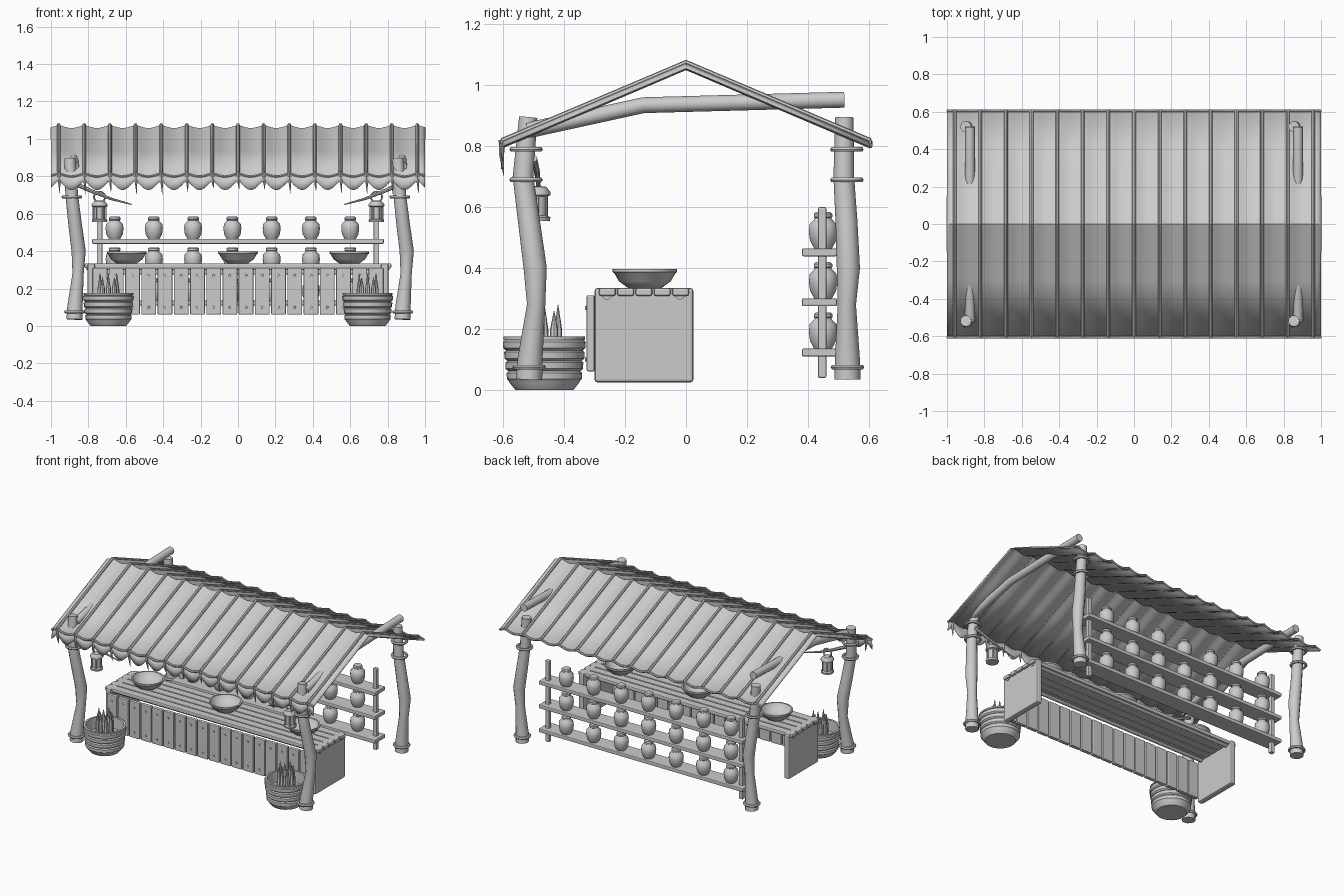
import bpy, bmesh, math, random
from mathutils import Vector

random.seed(4)
cube = bpy.data.objects.get("Cube")
if cube:
    bpy.data.objects.remove(cube, do_unlink=True)

grey = bpy.data.materials.new("plain_grey")
grey.use_nodes = True
grey.diffuse_color = (0.6, 0.6, 0.6, 1)
grey.node_tree.nodes["Principled BSDF"].inputs["Base Color"].default_value = (0.6, 0.6, 0.6, 1)


def finish(name, bm, smooth=False, loc=(0, 0, 0)):
    mesh = bpy.data.meshes.new(name)
    bmesh.ops.recalc_face_normals(bm, faces=bm.faces)
    bm.to_mesh(mesh)
    bm.free()
    mesh.materials.append(grey)
    ob = bpy.data.objects.new(name, mesh)
    ob.location = loc
    bpy.context.collection.objects.link(ob)
    if smooth:
        bpy.ops.object.select_all(action='DESELECT')
        ob.select_set(True)
        bpy.context.view_layer.objects.active = ob
        bpy.ops.object.shade_smooth_by_angle(angle=math.radians(40))
    return ob


def box(name, loc, size, bevel=0.005):
    bm = bmesh.new()
    bmesh.ops.create_cube(bm, size=1)
    bmesh.ops.scale(bm, vec=size, verts=bm.verts)
    ob = finish(name, bm, False, loc)
    if bevel:
        mod = ob.modifiers.new("soft_edges", 'BEVEL')
        mod.width = bevel
        mod.segments = 2
    return ob


def lathe(name, profile, loc, sides=16):
    """Turn an (r, z) profile round the z axis."""
    bm = bmesh.new()
    vs = [bm.verts.new((r, 0, z)) for r, z in profile]
    edges = [bm.edges.new(p) for p in zip(vs, vs[1:])]
    bmesh.ops.spin(bm, geom=vs + edges, axis=(0, 0, 1), cent=(0, 0, 0),
                   steps=sides, angle=math.tau)
    bmesh.ops.remove_doubles(bm, verts=bm.verts, dist=0.0002)
    return finish(name, bm, True, loc)


def tube(name, path, radii, sides=10, closed=False):
    """Sweep a round section along a path."""
    bm = bmesh.new()
    pts = [Vector(p) for p in path]
    if not isinstance(radii, (list, tuple)):
        radii = [radii] * len(pts)
    n, rings = len(pts), []
    for i, p in enumerate(pts):
        if closed:
            t = pts[(i + 1) % n] - pts[i - 1]
        else:
            t = pts[min(i + 1, n - 1)] - pts[max(i - 1, 0)]
        t.normalize()
        ref = Vector((1, 0, 0)) if abs(t.x) < 0.8 else Vector((0, 0, 1))
        if closed:
            ref = Vector((0, 0, 1)) if abs(t.z) < 0.8 else Vector((0, 1, 0))
        u = t.cross(ref).normalized()
        v = t.cross(u)
        rings.append([bm.verts.new(p + radii[i] * (u * math.cos(a) + v * math.sin(a)))
                      for a in (math.tau * k / sides for k in range(sides))])
    for i in range(n if closed else n - 1):
        a, b = rings[i], rings[(i + 1) % n]
        for k in range(sides):
            bm.faces.new((a[k], a[(k + 1) % sides], b[(k + 1) % sides], b[k]))
    if not closed:
        bm.faces.new(rings[0])
        bm.faces.new(rings[-1])
    return finish(name, bm, True)


def hoop(name, loc, rx, ry, thick, upright=False):
    pts = []
    for k in range(20):
        c, s = rx * math.cos(math.tau * k / 20), ry * math.sin(math.tau * k / 20)
        pts.append(Vector(loc) + Vector((c, 0, s) if upright else (c, s, 0)))
    return tube(name, pts, thick, 6, True)


# Roof cloth sagging between the ribs
STEP, EAVE, RIDGE, SLOPE = 0.137, 0.605, 1.07, 0.425


def roof_z(y):
    return RIDGE - SLOPE * abs(y)


def sag(x):
    return abs(math.sin(math.pi * x / STEP)) ** 1.3


xs = [-1 + 2 * i / 112 for i in range(113)]


def sheet(name, rows, thick):
    bm = bmesh.new()
    grid = [[bm.verts.new(p) for p in row] for row in rows]
    for a, b in zip(grid, grid[1:]):
        for i in range(len(a) - 1):
            bm.faces.new((a[i], a[i + 1], b[i + 1], b[i]))
    ob = finish(name, bm, True)
    mod = ob.modifiers.new("cloth_thickness", 'SOLIDIFY')
    mod.thickness = thick
    mod.offset = 0
    return ob


sheet("roof_cloth", [[(x, y, roof_z(y) - 0.016 * sag(x)) for x in xs]
                     for y in (-EAVE, -0.3, 0, 0.3, EAVE)], 0.008)
sheet("front_valance", [[(x, -EAVE + 0.004 * (1 - f), 0.812 - 0.016 * sag(x) - f * (0.035 + 0.035 * sag(x)))
                         for x in xs] for f in (0, 0.5, 1)], 0.005)
for y, side in ((-EAVE, "front"), (EAVE, "back")):
    tube(side + "_eave_cord", [(x, y, roof_z(y) + 0.003 - 0.016 * sag(x)) for x in xs], 0.007, 6)

# Ribs over the roof, each ending in a thorn at the front eave
for i in range(-7, 8):
    x = i * STEP
    tube("roof_rib", [(x, y, roof_z(y) + 0.004) for y in (-EAVE, 0, EAVE)], 0.01, 8)
    tip = random.uniform(0.70, 0.74)
    tube("eave_thorn", [(x, -EAVE, 0.82), (x + 0.003, -EAVE, 0.77), (x + 0.006, -0.598, tip)],
         [0.01, 0.008, 0.001], 6)

# Crooked posts with lashings, and a bent beam for each side
post_radii = [0.043, 0.041, 0.03, 0.038, 0.036, 0.034, 0.03]
post_z = [0.035, 0.1, 0.28, 0.4, 0.55, 0.7, 0.895]
post_dx = [0.003, 0.005, 0.022, 0.025, 0.005, -0.012, -0.022]
front_y = [-0.515, -0.512, -0.492, -0.495, -0.515, -0.535, -0.518]
back_y = [0.53, 0.53, 0.528, 0.533, 0.527, 0.518, 0.52]
for cx in (-0.877, 0.877):
    for ys, side in ((front_y, "front"), (back_y, "back")):
        tube(side + "_post", [(cx + d, y, z) for d, y, z in zip(post_dx, ys, post_z)], post_radii, 12)
        for z, k in ((0.075, 0), (0.69, 5), (0.79, 5)):
            hoop(side + "_post_lashing", (cx + post_dx[k], ys[k] + 0.01 * (k > 0), z), 0.047, 0.046, 0.009)
    tube("cross_beam", [(cx, -0.52, 0.852), (cx, -0.14, 0.935), (cx, 0.52, 0.953)], 0.026, 12)

# Lanterns hanging from thin branches
lantern = [(0, 0), (0.04, 0), (0.042, 0.012), (0.03, 0.018), (0.03, 0.08), (0.042, 0.085),
           (0.042, 0.095), (0.028, 0.112), (0, 0.116)]
for s in (-1, 1):
    tube("lantern_branch", [(s * 0.87, -0.5, 0.76), (s * 0.78, -0.49, 0.72), (s * 0.68, -0.485, 0.68),
                            (s * 0.57, -0.48, 0.65)], [0.012, 0.01, 0.007, 0.003], 8)
    lathe("lantern", lantern, (s * 0.74, -0.487, 0.555), 12)
    hoop("lantern_handle", (s * 0.74, -0.487, 0.69), 0.03, 0.028, 0.005, True)
    for k in range(6):
        a = math.tau * k / 6
        x, y = s * 0.74 + 0.034 * math.cos(a), -0.487 + 0.034 * math.sin(a)
        tube("lantern_bar", [(x, y, 0.565), (x, y, 0.645)], 0.004, 6)

# Back shelves with rows of lidded pots
pot = [(0, 0), (0.03, 0), (0.044, 0.025), (0.048, 0.055), (0.045, 0.08), (0.03, 0.095),
       (0.028, 0.1), (0.031, 0.103), (0.031, 0.113), (0.025, 0.119), (0, 0.119)]
for z in (0.123, 0.288, 0.452):
    box("shelf", (0, 0.438, z), (1.56, 0.115, 0.026))
    for k in range(7):
        lathe("pot", pot, (-0.66 + 0.21 * k, 0.45, z + 0.013), 14)
for s in (-1, 1):
    box("shelf_upright", (s * 0.74, 0.447, 0.32), (0.03, 0.028, 0.56))

# Counter: side panels, top planks, front slats with nails
for s in (-1, 1):
    box("counter_side", (s * 0.785, -0.138, 0.18), (0.04, 0.325, 0.31), 0.01)
for k in range(5):
    box("counter_top_plank", (0, -0.258 + 0.06 * k, 0.322), (1.64, 0.055, 0.026), 0.007)
for y in (-0.26, -0.02):
    tube("counter_rail", [(-0.81, y, 0.315), (0.81, y, 0.315)], 0.018, 10)
for k in range(18):
    x = (k - 8.5) * 0.0868
    box("front_slat", (x, -0.313, 0.186), (0.079, 0.026, 0.25), 0.005)
    for z in (0.1, 0.27):
        tube("slat_nail", [(x, -0.32, z), (x, -0.331, z)], [0.008, 0.006], 8)

# Bowls on the counter
bowl = [(0, 0), (0.055, 0), (0.085, 0.022), (0.1, 0.048), (0.106, 0.052), (0.106, 0.062),
        (0.096, 0.062), (0.085, 0.04), (0.05, 0.015), (0, 0.012)]
for x in (-0.595, 0, 0.595):
    lathe("bowl", bowl, (x, -0.135, 0.335), 24)

# Woven baskets with pointed goods
basket = [(0, 0), (0.095, 0), (0.115, 0.025)]
for k in range(4):
    r, z = 0.117 + 0.004 * k, 0.03 + 0.034 * k
    basket += [(r, z), (r + 0.006, z + 0.006), (r + 0.007, z + 0.026), (r, z + 0.032)]
basket += [(0.134, 0.165), (0.134, 0.175), (0.12, 0.175), (0.115, 0.1), (0, 0.1)]
for s in (-1, 1):
    cx, cy = s * 0.693, -0.465
    lathe("basket", basket, (cx, cy, 0), 24)
    for k in range(8):
        a = math.tau * k / 8
        x, y = cx + 0.045 * math.cos(a), cy + 0.045 * math.sin(a)
        tube("pointed_goods", [(x, y, 0.1), (x, y, 0.2), (x * 0.99 + cx * 0.01, y, 0.28 - 0.02 * (k % 2))],
             [0.016, 0.013, 0.001], 8)
